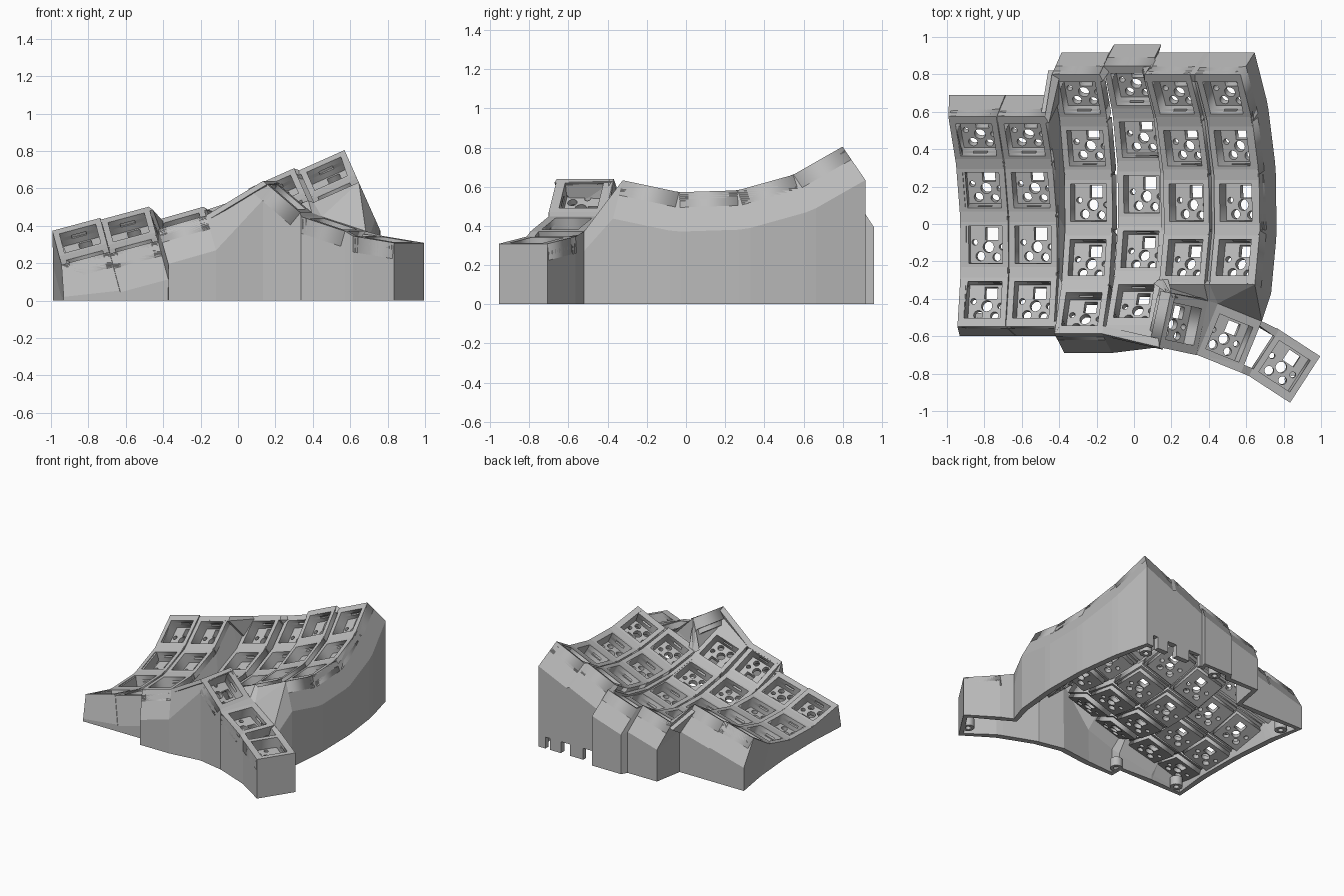
import bpy, bmesh, math
from mathutils import Matrix, Vector

cube = bpy.data.objects.get("Cube")
if cube:
    bpy.data.objects.remove(cube)

grey = bpy.data.materials.new("plain grey")
grey.use_nodes = True
grey.diffuse_color = (0.5, 0.5, 0.5, 1)
grey.node_tree.nodes["Principled BSDF"].inputs["Base Color"].default_value = (0.5, 0.5, 0.5, 1)

W, H = 0.265, 0.296          # key tile size
R, STEP = 1.13, 15           # column curve radius and angle per key
HOLE = 0.1                   # half width of a key socket
DROP = 0.22                  # slope of the wall below the tiles


def add(name, mesh, matrix=Matrix()):
    obj = bpy.data.objects.new(name, mesh)
    bpy.context.collection.objects.link(obj)
    if not mesh.materials:
        mesh.materials.append(grey)
    obj.matrix_world = matrix
    return obj


def rect(x, y, hx, hy):
    return [(x - hx, y - hy), (x + hx, y - hy), (x + hx, y + hy), (x - hx, y + hy)]


def circle(x, y, r, n=16):
    return [(x + r * math.cos(k * math.tau / n), y + r * math.sin(k * math.tau / n)) for k in range(n)]


def slab(loops, low, high):
    """Flat plate with holes, as a bmesh between two heights."""
    curve = bpy.data.curves.new("outline", "CURVE")
    curve.dimensions, curve.fill_mode = "2D", "BOTH"
    curve.extrude = (high - low) / 2
    for loop in loops:
        spline = curve.splines.new("POLY")
        spline.points.add(len(loop) - 1)
        for point, (x, y) in zip(spline.points, loop):
            point.co = (x, y, 0, 1)
        spline.use_cyclic_u = True
    obj = bpy.data.objects.new("outline", curve)
    bpy.context.collection.objects.link(obj)
    bpy.context.view_layer.update()
    mesh = bpy.data.meshes.new_from_object(obj.evaluated_get(bpy.context.evaluated_depsgraph_get()))
    mesh.transform(Matrix.Translation((0, 0, (low + high) / 2)))
    bpy.data.objects.remove(obj)
    bpy.data.curves.remove(curve)
    return mesh


def merge(name, meshes):
    bm = bmesh.new()
    for mesh in meshes:
        bm.from_mesh(mesh)
        bpy.data.meshes.remove(mesh)
    out = bpy.data.meshes.new(name)
    bm.to_mesh(out)
    bm.free()
    return out


def strip(name, a, b, thick=0.03):
    """Sheet between two rows of points; repeated points make triangles."""
    bm = bmesh.new()
    for k in range(len(a) - 1):
        quad = []
        for p in (a[k], a[k + 1], b[k + 1], b[k]):
            if all((p - q).length > 1e-5 for q in quad):
                quad.append(p)
        bm.faces.new([bm.verts.new(p) for p in quad])
    bmesh.ops.remove_doubles(bm, verts=bm.verts, dist=1e-5)
    bmesh.ops.recalc_face_normals(bm, faces=bm.faces)
    if sum(f.normal.z for f in bm.faces) < 0:
        bmesh.ops.reverse_faces(bm, faces=bm.faces)
    mesh = bpy.data.meshes.new(name)
    bm.to_mesh(mesh)
    bm.free()
    obj = add(name, mesh)
    solid = obj.modifiers.new("thickness", "SOLIDIFY")
    solid.thickness, solid.offset = thick, -1
    return obj


# Key tile: rim, notched band and drilled socket floor
outer = rect(0, 0, W / 2, H / 2)
socket = rect(0, 0, HOLE, HOLE)
n = HOLE + 0.018
notched = [(-HOLE, -HOLE), (-0.04, -HOLE), (-0.04, -n), (0.04, -n), (0.04, -HOLE), (HOLE, -HOLE)]
notched += [(-x, -y) for x, y in notched]
drill = [rect(0.02, 0.055, 0.035, 0.033), circle(0, -0.015, 0.03), circle(-0.075, 0.01, 0.016),
         circle(0.075, -0.015, 0.016), circle(-0.045, -0.065, 0.025), circle(0.045, -0.07, 0.022)]
tile = merge("key_tile", [slab([outer, socket], -0.03, 0), slab([outer, notched], -0.05, -0.03),
                          slab([outer, socket], -0.085, -0.05),
                          slab([rect(0, 0, 0.12, 0.125)] + drill, -0.12, -0.085)])
bar = merge("tile_bar", [slab([rect(0, 0, W / 2 - 0.004, 0.03)], -0.08, -0.006)])

# Columns: x, y, z, tilt, number of keys
COLUMNS = {"A": (-0.80, -0.15, 0.166, 15, 4), "B": (-0.54, -0.15, 0.226, 15, 4),
           "C": (-0.243, 0.075, 0.225, 16, 5), "D": (0.04, 0.12, 0.29, 18, 5),
           "E": (0.28, 0.075, 0.425, 24, 4), "F": (0.55, 0.075, 0.522, 24, 4)}
keys = {}


def on_arc(base, degrees):
    a = math.radians(degrees)
    return base @ Matrix.Translation((0, R * math.sin(a), R * (1 - math.cos(a)))) @ Matrix.Rotation(a, 4, "X")


for col, (x, y, z, tilt, count) in COLUMNS.items():
    base = Matrix.Translation((x, y, z)) @ Matrix.Rotation(-math.radians(tilt), 4, "Y")
    for row in range(count):
        angle = 32 - STEP * row
        keys[col + str(row + 1)] = on_arc(base, angle)
        if row:
            add("tile_bar", bar, on_arc(base, angle + STEP / 2))

# Thumb keys: place, turn, tilt
for name, place, turn, tilt in (("T1", (0.265, -0.535, 0.555), -12, 40), ("T2", (0.51, -0.61, 0.41), -22, 17),
                                ("T3", (0.805, -0.76, 0.327), -33, 8)):
    keys[name] = (Matrix.Translation(place) @ Matrix.Rotation(math.radians(turn), 4, "Z")
                  @ Matrix.Rotation(math.radians(tilt), 4, "Y"))
for name, matrix in keys.items():
    add("thumb_key" if name[0] == "T" else "finger_key", tile, matrix)


def corner(code, sink=0, out=0):
    """Corner of a key, such as 'A1bl' for the back low-x corner."""
    sx = 1 if code[3] == "r" else -1
    sy = 1 if code[2] == "b" else -1
    return keys[code[:2]] @ Vector((sx * (W / 2 + out), sy * H / 2, -sink))


def corners(text, sink=0):
    return [corner(code, sink) for code in text.split()]


def edge(col, side, rows):
    return " ".join(f"{col}{r}b{side} {col}{r}f{side}" for r in rows)


# Sunken webs between columns
four = range(1, 5)
for a, b in ("AB", "EF", "DE"):
    strip("column_web", corners(edge(a, "r", four), 0.035), corners(edge(b, "l", four), 0.035))
strip("column_web", corners("B1br B1br " + edge("B", "r", four), 0.04),
      corners(edge("C", "l", range(1, 6)), 0.04))

# Sheets joining the fingers to the thumb
strip("front_gusset", corners("C5fr D5fl D5fr D5fr"), corners("T1fl T1fl T1fl T1bl"))
strip("thumb_saddle", corners("D5fr D5br E4fl E4fl E4fr F4fl F4fl F4fr F4fr"),
      corners("T1bl T1bl T1bl T1br T1br T1br T2bl T2bl T2br"))
strip("thumb_web", corners("T1br T1fr"), corners("T2bl T2fl"))

# Outer wall: tile edge, sloping shoulder, then straight down to the floor
path = "A4fl A4fr B4fl B4fr C5fl C5fr T1fl T1fr T2fl T2fr T3fl T3fr T3br T3bl T2br "
path += " ".join(f"F{r}fr F{r}br" for r in (4, 3, 2, 1))
path += " F1bl E1br E1bl D1br D1bl C1br C1bl B1br B1bl A1br " + edge("A", "l", four)
stations = path.split()
if stations[-1] == stations[0]:
    stations.pop()
rings = []
for code in stations:
    top = corner(code)
    if code[0] == "T":
        knee = top - Vector((0, 0, 0.1))
    else:
        flare = 0.045 if code[0] == "A" and code[3] == "l" else 0
        knee = corner(code, DROP, flare)
        knee.z = max(knee.z, 0.02)
    rings.append((top, knee, Vector((knee.x, knee.y, 0))))
bm = bmesh.new()
grid = [[bm.verts.new(p) for p in ring] for ring in rings]
for k, here in enumerate(grid):
    there = grid[(k + 1) % len(grid)]
    for j in range(2):
        bm.faces.new((here[j], here[j + 1], there[j + 1], there[j]))
bmesh.ops.remove_doubles(bm, verts=bm.verts, dist=0.001)
wall_mesh = bpy.data.meshes.new("outer_wall")
bm.to_mesh(wall_mesh)
bm.free()
wall = add("outer_wall", wall_mesh)
solid = wall.modifiers.new("thickness", "SOLIDIFY")
solid.thickness, solid.offset = 0.045, -1

# Port openings at the foot of the back wall
ports = merge("port_cutter", [slab([rect(x, 0.88, hx, 0.12)], -0.05, 0.09)
                              for x, hx in ((0.565, 0.02), (0.41, 0.04), (0.205, 0.05))])
cutter = add("port_cutter", ports)
cutter.hide_render = True
cutter.hide_set(True)
cut = wall.modifiers.new("ports", "BOOLEAN")
cut.operation, cut.object, cut.solver = "DIFFERENCE", cutter, "EXACT"

# Screw bosses inside the floor rim
boss = merge("screw_boss", [slab([circle(0, 0, 0.045), circle(0, 0, 0.02)], 0, 0.07)])
for x, y in ((0.85, -0.83), (-0.33, -0.59), (-0.88, 0.58), (-0.02, 0.87), (0.56, 0.8), (-0.83, -0.52)):
    add("screw_boss", boss, Matrix.Translation((x, y, 0)))
